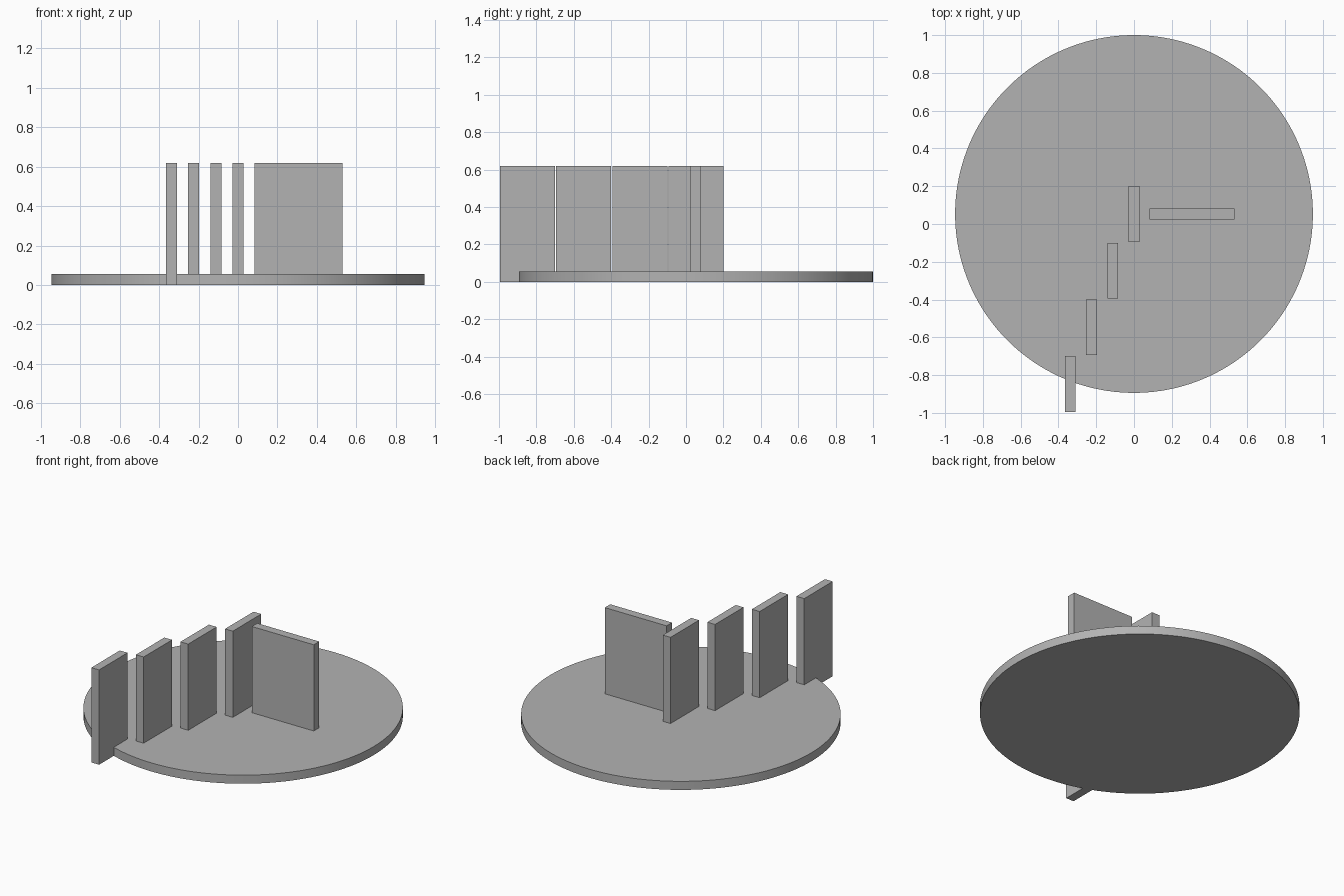
import bpy
import math

# Remove the default cube only
default = bpy.data.objects.get("Cube")
if default:
    bpy.data.objects.remove(default, do_unlink=True)

# Single plain grey
grey = bpy.data.materials.new("plain grey")
grey.use_nodes = True
colour = (0.45, 0.45, 0.45, 1)
grey.diffuse_color = colour
grey.node_tree.nodes["Principled BSDF"].inputs["Base Color"].default_value = colour

BASE_H = 0.056
TOP = 0.62
THICK = 0.056
CENTRE_Y = 0.053


def slab(name, x, y, size_x, size_y):
    """Upright panel centred on x, y and standing on the ground plane."""
    bpy.ops.mesh.primitive_cube_add(size=1, location=(x, y, TOP / 2))
    ob = bpy.context.object
    ob.name = name
    ob.scale = (size_x, size_y, TOP)
    bpy.ops.object.transform_apply(location=False, rotation=False, scale=True)
    ob.data.materials.append(grey)
    return ob


# Round base
bpy.ops.mesh.primitive_cylinder_add(vertices=160, radius=0.947, depth=BASE_H,
                                    location=(0, CENTRE_Y, BASE_H / 2))
base = bpy.context.object
base.name = "round_base"
base.data.materials.append(grey)
bpy.ops.object.shade_smooth_by_angle(angle=math.radians(30))

# Four narrow panels stepping forward and to the side, the last overhanging the base
for i in range(4):
    slab(f"stepped_panel_{i + 1}", -0.1125 * i, CENTRE_Y - 0.3 * i, THICK, 0.294)

# Wide panel turned across
slab("wide_panel", 0.307, CENTRE_Y, 0.448, THICK)
